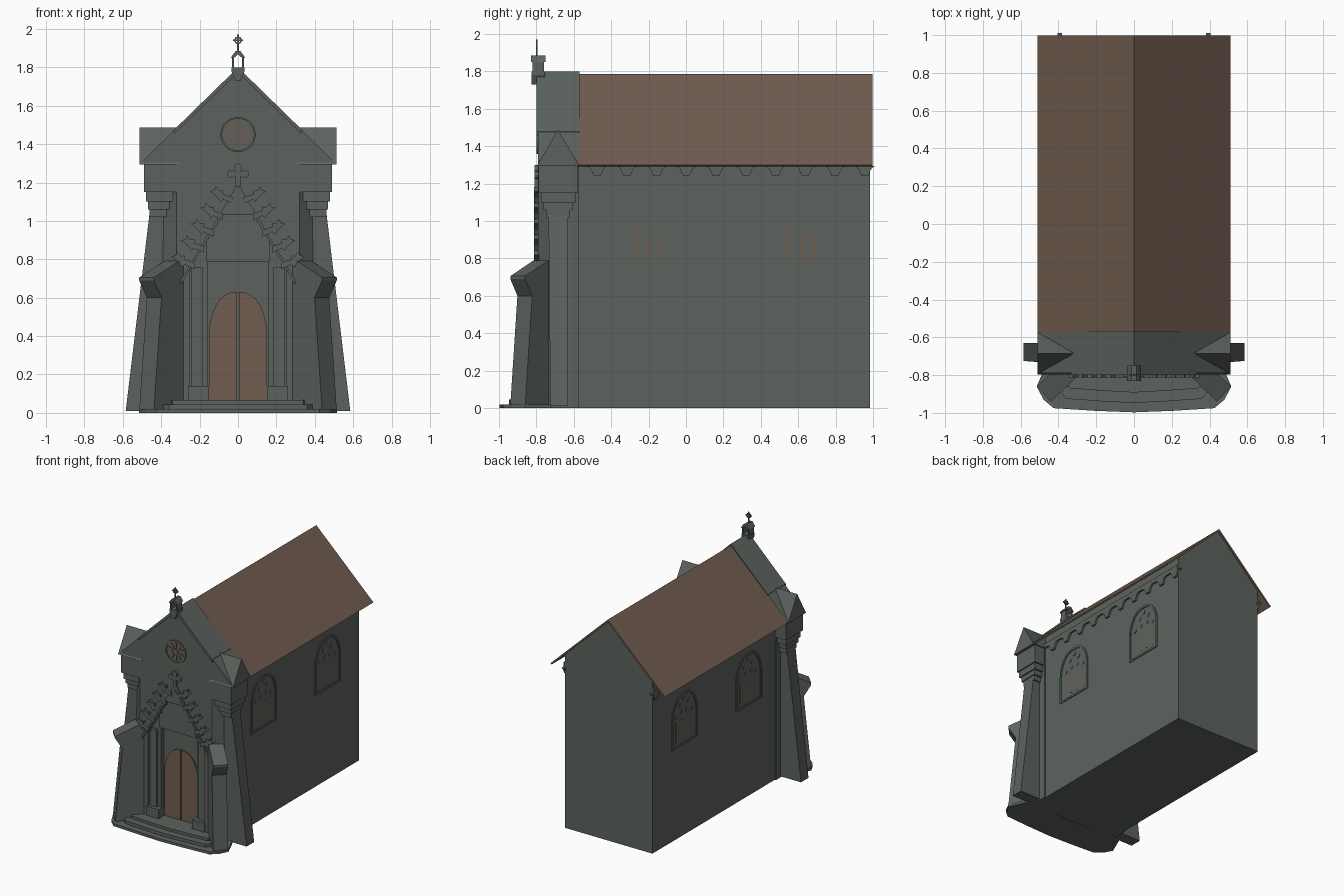
import bpy, bmesh, math
from mathutils import Matrix, Vector

cube = bpy.data.objects.get("Cube")
if cube:
    bpy.data.objects.remove(cube, do_unlink=True)


def material(name, rgb):
    m = bpy.data.materials.new(name)
    m.use_nodes = True
    col = (*rgb, 1)
    m.diffuse_color = col
    b = m.node_tree.nodes["Principled BSDF"]
    b.inputs["Base Color"].default_value = col
    b.inputs["Roughness"].default_value = 0.9
    return m


STONE = material("grey_stone", (0.107, 0.124, 0.112))
BROWN = material("brown_wood", (0.16, 0.107, 0.077))


def loft(bm, rings):
    """Skin closed rings of points and cap both ends."""
    vs = [[bm.verts.new(p) for p in r] for r in rings]
    n = len(vs[0])
    for a, b in zip(vs, vs[1:]):
        for i in range(n):
            j = (i + 1) % n
            bm.faces.new((a[i], a[j], b[j], b[i]))
    bm.faces.new(vs[0])
    bm.faces.new(vs[-1])


def place(axis, p, t):
    a, b = p
    return {"x": (t, a, b), "y": (a, t, b), "z": (a, b, t)}[axis]


def finish(name, bm, mat, mirror=False):
    if mirror:
        geo = bmesh.ops.duplicate(bm, geom=bm.verts[:] + bm.edges[:] + bm.faces[:])
        for v in geo["geom"]:
            if isinstance(v, bmesh.types.BMVert):
                v.co.x *= -1
    bmesh.ops.recalc_face_normals(bm, faces=bm.faces)
    me = bpy.data.meshes.new(name)
    bm.to_mesh(me)
    bm.free()
    me.materials.append(mat)
    ob = bpy.data.objects.new(name, me)
    bpy.context.collection.objects.link(ob)
    return ob


def prism(name, axis, shapes, lo, hi, mat=STONE, mirror=False):
    """Extrude one or more flat outlines along an axis."""
    bm = bmesh.new()
    for pts in shapes:
        loft(bm, [[place(axis, p, t) for p in pts] for t in (lo, hi)])
    return finish(name, bm, mat, mirror)


def rect(a0, a1, b0, b1):
    return [(a0, b0), (a1, b0), (a1, b1), (a0, b1)]


def sym(half):
    """Complete a half outline given from bottom to top on the +x side."""
    return half + [(-x, z) for x, z in reversed(half) if x > 0]


def pointed_arch(c, half, base, spring, top, n=8):
    """Gothic arch outline centred on c."""
    side = []
    for i in range(n + 1):
        t = i / n
        side.append((half * math.cos(t * math.pi / 2) ** 0.8 if i < n else 0,
                     spring + (top - spring) * math.sin(t * math.pi / 2) ** 1.1))
    return [(c + x, z) for x, z in sym([(half, base)] + side)]


def frame(name, axis, outer, inner, lo, hi, mirror=False):
    """Band between two matching outlines."""
    n = len(outer)
    strips = [[outer[i], outer[(i + 1) % n], inner[(i + 1) % n], inner[i]] for i in range(n)]
    return prism(name, axis, strips, lo, hi, STONE, mirror)


def ellipse(cx, cz, rx, rz, turn=0.0, n=12):
    out = []
    for i in range(n):
        t = math.tau * i / n
        x, z = rx * math.cos(t), rz * math.sin(t)
        out.append((cx + x * math.cos(turn) - z * math.sin(turn),
                    cz + x * math.sin(turn) + z * math.cos(turn)))
    return out


# Nave walls and roof
prism("nave_walls", "y", [sym([(0.39, 0), (0.39, 1.40), (0, 1.77)])], -0.63, 0.985)
prism("nave_roof", "y", [[(0.51, 1.30), (0, 1.787), (-0.51, 1.30), (-0.50, 1.292),
                          (0, 1.768), (0.50, 1.292)]], -0.58, 0.998, BROWN)

# Scalloped trim under the eaves
trim = [(0.985, 1.33), (-0.575, 1.33), (-0.575, 1.295)]
for k in range(10):
    y = -0.475 + k * 0.159
    trim += [(y + dy, z) for dy, z in
             ((-0.055, 1.295), (-0.035, 1.28), (-0.017, 1.24), (0.017, 1.24), (0.035, 1.28), (0.055, 1.295))]
trim.append((0.985, 1.295))
prism("eave_trim", "x", [trim], 0.38, 0.405, STONE, True)

# Side windows
for c, label in ((-0.235, "front"), (0.58, "rear")):
    frame(label + "_window_frame", "x", pointed_arch(c, 0.163, 0.735, 0.96, 1.155),
          pointed_arch(c, 0.148, 0.75, 0.96, 1.138), 0.38, 0.397, True)
    prism(label + "_window_glass", "x",
          [rect(c + d - 0.008, c + d + 0.008, 0.78, top)
           for d, top in ((-0.035, 0.96), (0.035, 0.94), (0.1, 0.94))], 0.385, 0.392, BROWN, True)
    foils = [ellipse(c + d, z, 0.016, 0.016, n=8) for d, z in
             ((-0.1, 0.98), (-0.035, 1.0), (0.035, 1.0), (0.1, 0.98), (-0.05, 1.06), (0.05, 1.06), (0, 1.1))]
    prism(label + "_window_tracery", "x", foils, 0.385, 0.394, STONE, True)

# Entrance block and gabled front wall with stepped portal opening
prism("entrance_block", "y", [sym([(0.40, 0), (0.40, 1.30), (0.505, 1.305), (0, 1.795)])], -0.715, -0.575)
slab = [(0.25, 0), (0.32, 0), (0.32, 1.30), (0.505, 1.305), (0, 1.795)]
prism("front_wall", "y", [sym(slab) + [(-0.25, 0.75), (-0.08, 1.03), (0.08, 1.03), (0.25, 0.75)]],
      -0.79, -0.70)
prism("portal_inner_wall", "y", [rect(0.16, 0.26, 0, 0.90)], -0.752, -0.70, STONE, True)
prism("portal_shafts", "y", [rect(0.185, 0.245, 0.06, 0.76)], -0.772, -0.74, STONE, True)
prism("portal_plinths", "y", [rect(0.15, 0.26, 0.06, 0.14)], -0.80, -0.70, STONE, True)
prism("tympanum", "y", [sym([(0.165, 0.785), (0.165, 0.89), (0.08, 1.035)])], -0.765, -0.70)
prism("wall_chamfers", "z", [[(0.31, -0.79), (0.32, -0.79), (0.40, -0.725), (0.40, -0.68), (0.31, -0.68)]],
      0, 1.15, STONE, True)
# Gable coping
prism("gable_coping", "y", [[(0.33, 1.455), (0, 1.772), (-0.33, 1.455), (-0.33, 1.478), (0, 1.80), (0.33, 1.478)]],
      -0.80, -0.57)

# Door leaves with a narrow gap
arch = pointed_arch(0, 0.15, 0.065, 0.42, 0.63)
leaf = [(max(x, 0.004), z) for x, z in arch if x >= 0] + [(0.004, 0.065)]
prism("door_leaves", "y", [leaf], -0.725, -0.71, BROWN, True)

# Steep ornamental gable over the portal
prism("portal_gable", "y", [[(0, 1.195), (0.335, 0.63), (0.335, 0.60), (0.25, 0.75), (0.08, 1.03),
                             (-0.08, 1.03), (-0.25, 0.75), (-0.335, 0.60), (-0.335, 0.63)]], -0.802, -0.785)
prism("gable_triangle", "y", [[(-0.07, 1.045), (0.07, 1.045), (0, 1.15)]], -0.807, -0.80)

# Leafy crockets climbing the portal gable
leaf_shape = [(-0.02, -0.02), (0.03, -0.012), (0.045, -0.03), (0.06, -0.01), (0.10, 0.01),
              (0.075, 0.022), (0.07, 0.045), (0.05, 0.028), (0.03, 0.035), (0.03, 0.015), (-0.02, 0.015)]
crockets = []
for k in range(5):
    z = 1.115 - k * 0.085
    x = (1.195 - z) * 0.59
    crockets.append([(x + a, z + b + a * 0.3) for a, b in leaf_shape])
prism("crockets", "y", crockets, -0.812, -0.786, STONE, True)
prism("gable_cross", "y", [rect(-0.012, 0.012, 1.18, 1.26), ellipse(0, 1.245, 0.02, 0.02),
                           ellipse(0, 1.278, 0.021, 0.021), ellipse(0.035, 1.245, 0.021, 0.021),
                           ellipse(-0.035, 1.245, 0.021, 0.021)], -0.81, -0.786)

# Rose window
frame("rose_rim", "y", ellipse(0, 1.45, 0.092, 0.092, n=32), ellipse(0, 1.45, 0.083, 0.083, n=32), -0.798, -0.785)
petals = []
for k in range(10):
    t = math.tau * k / 10 + math.pi / 2
    petals.append(ellipse(0.052 * math.cos(t), 1.45 + 0.052 * math.sin(t), 0.026, 0.009, t))
prism("rose_petals", "y", petals, -0.795, -0.787, BROWN)
prism("rose_hub", "y", [ellipse(0, 1.45, 0.02, 0.02)], -0.797, -0.787)

# Corner turrets: cross gable, block, corbels and battered buttress
prism("turret_roofs", "x", [[(-0.797, 1.295), (-0.685, 1.488), (-0.57, 1.295)]], 0.30, 0.512, STONE, True)
bm = bmesh.new()
tiers = [(1.15, 1.315, 0.49, 0), (1.10, 1.15, 0.48, 0.014), (1.06, 1.10, 0.47, 0.028), (1.02, 1.06, 0.462, 0.042)]
for z0, z1, x, d in tiers:
    loft(bm, [[(*p, z) for p in rect(0.32, x, -0.789 + d, -0.577 - d)] for z in (z0, z1)])
finish("turret_corbels", bm, STONE, True)
bm = bmesh.new()
loft(bm, [[(*p, 0.01) for p in rect(0.36, 0.585, -0.725, -0.63)],
          [(*p, 1.03) for p in rect(0.36, 0.462, -0.735, -0.63)]])
finish("side_buttresses", bm, STONE, True)

# Diagonal front buttresses with sloping heads
ob = prism("front_buttresses", "y", [[(-0.07, 0.01), (0.18, 0.01), (0.125, 0.60), (0.18, 0.69), (0.18, 0.705),
                                     (0, 0.79), (-0.07, 0.79)]], -0.055, 0.055)
ob.data.transform(Matrix.Translation(Vector((0.347, -0.775, 0))) @ Matrix.Rotation(math.radians(-44), 4, "Z"))
bm = bmesh.new()
bm.from_mesh(ob.data)
old = ob.data
bpy.data.objects.remove(ob)
bpy.data.meshes.remove(old)
finish("front_buttresses", bm, STONE, True)

# Bowed entrance steps
for k, (w, f, z0, z1) in enumerate(((0.515, -0.975, 0, 0.02), (0.42, -0.925, 0, 0.045), (0.37, -0.87, 0, 0.066))):
    c = 0.09 - 0.03 * k
    plan = sym([(w - 0.06, -0.72), (w, -0.86), (w - c * 0.4, f + 0.045), (w - c, f), (w * 0.4, f - 0.014), (0, f - 0.022)])
    prism("step_%d" % (k + 1), "z", [plan], z0, z1)

# Gable lantern and crowning cross
prism("lantern_bracket", "y", [sym([(0.012, 1.73), (0.035, 1.78), (0.035, 1.80)])], -0.825, -0.755)
prism("lantern_legs", "y", [rect(0.022, 0.031, 1.795, 1.855)], -0.82, -0.76, STONE, True)
prism("lantern_cap", "y", [[(0.036, 1.85), (0.03, 1.862), (0.012, 1.885), (-0.012, 1.885), (-0.03, 1.862),
                            (-0.036, 1.85), (-0.02, 1.85), (0, 1.868), (0.02, 1.85)]], -0.83, -0.75)
prism("crown_cross", "y", [rect(-0.004, 0.004, 1.87, 1.97), rect(-0.025, 0.025, 1.937, 1.945)], -0.802, -0.794)
frame("crown_ring", "y", ellipse(0, 1.941, 0.021, 0.021, n=8), ellipse(0, 1.941, 0.013, 0.013, n=8), -0.803, -0.793)
